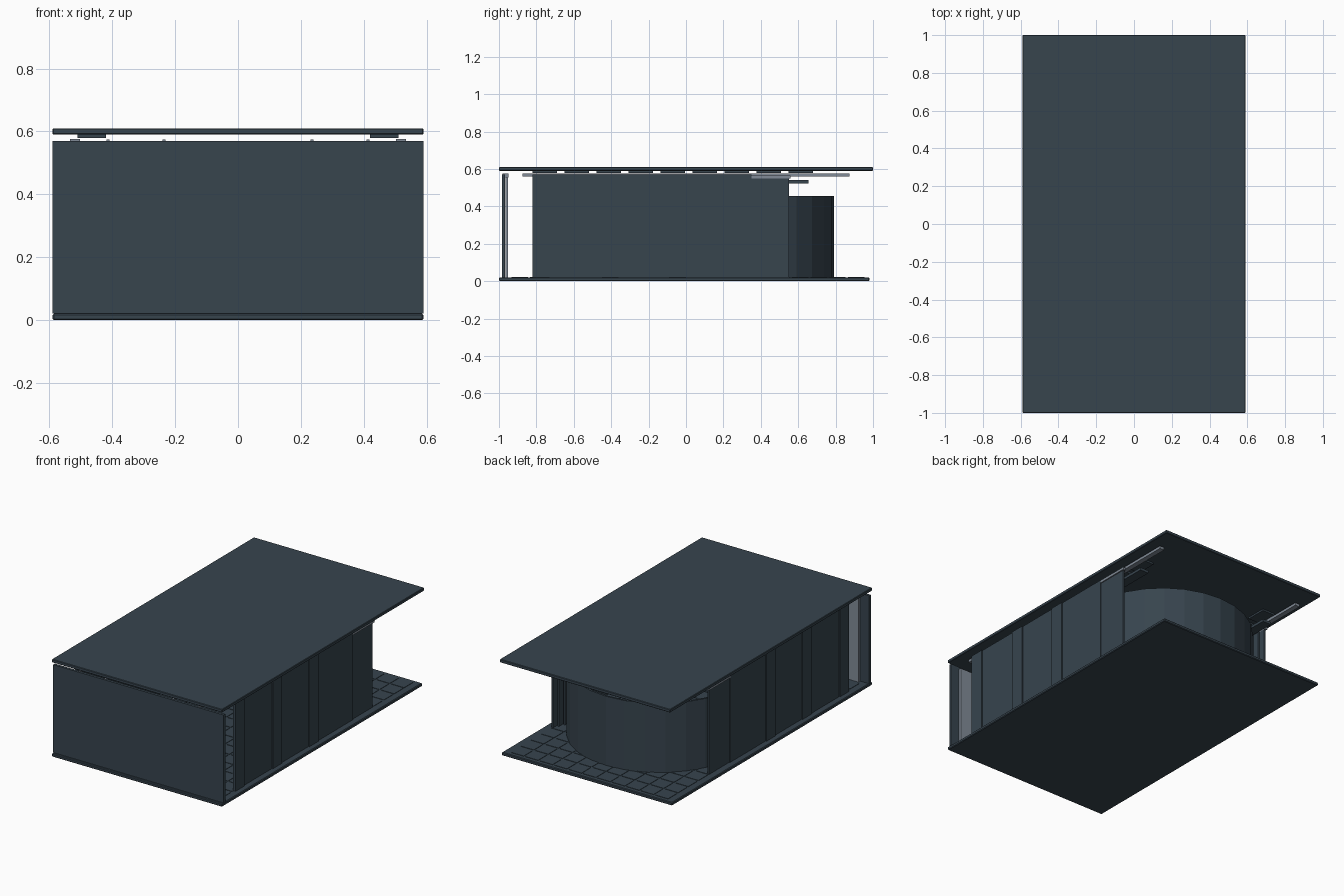
import bpy, bmesh, math

if "Cube" in bpy.data.objects:
    bpy.data.objects.remove(bpy.data.objects["Cube"])

def material(name, col):
    m = bpy.data.materials.new(name)
    m.diffuse_color = (*col, 1)
    m.use_nodes = True
    m.node_tree.nodes["Principled BSDF"].inputs["Base Color"].default_value = m.diffuse_color
    return m

SLATE = material("dark slate", (0.038, 0.058, 0.076))
GREY = material("light steel", (0.22, 0.26, 0.31))

def finish(name, bm, mat):
    bmesh.ops.recalc_face_normals(bm, faces=bm.faces)
    me = bpy.data.meshes.new(name)
    bm.to_mesh(me)
    bm.free()
    me.materials.append(mat)
    ob = bpy.data.objects.new(name, me)
    bpy.context.collection.objects.link(ob)
    return ob

def add_box(bm, x0, x1, y0, y1, z0, z1):
    vs = bmesh.ops.create_cube(bm, size=1)["verts"]
    for v in vs:
        v.co.x = x1 if v.co.x > 0 else x0
        v.co.y = y1 if v.co.y > 0 else y0
        v.co.z = z1 if v.co.z > 0 else z0

def boxes(name, specs, mat, mirror=False, bevel=0):
    bm = bmesh.new()
    for s in specs:
        add_box(bm, *s)
        if mirror:
            add_box(bm, -s[1], -s[0], *s[2:])
    ob = finish(name, bm, mat)
    if bevel:
        b = ob.modifiers.new("bevel", "BEVEL")
        b.width = bevel
        b.segments = 1
    return ob

# Floor and roof slabs, front wall
boxes("floor_slab", [(-.59, .59, -1, .98, 0, .02)], SLATE, bevel=.004)
boxes("roof_slab", [(-.59, .59, -1, 1, .59, .61)], SLATE, bevel=.003)
boxes("front_wall", [(-.59, .59, -.985, -.968, .02, .57)], SLATE)
boxes("front_inner_panel", [(-.53, .53, -.966, -.951, .02, .555)], GREY)

# Floor tiles, slightly raised with narrow joints
n, m, gap = 11, 19, .006
sx, sy = 1.10 / n, 1.90 / m
boxes("floor_tiles", [(-.55 + i * sx + gap, -.55 + (i + 1) * sx - gap,
                       -.94 + j * sy + gap, -.94 + (j + 1) * sy - gap, .019, .0225)
                      for i in range(n) for j in range(m)], SLATE)

# Side walls: overlapping sliding panels on two tracks
edges = [-.82, -.45, -.09, .35]
boxes("side_panels", [(.540, .550, edges[i], edges[i + 1], .02, .57) for i in range(3)],
      SLATE, mirror=True)
boxes("side_overlap_strips", [(.549, .556, a, a + .09, .02, .57) for a in edges[:3]],
      SLATE, mirror=True)
# Stepped stack of panels at the rear of each side
boxes("rear_panel_stack", [(.535 - i * .016, .545 - i * .016, .20 + i * .02, .55 - i * .035, .02, .555)
                           for i in range(4)], SLATE, mirror=True)

# Hanging rails, carriers and brackets under the roof
boxes("ceiling_rails", [(.503, .535, -.875, .875, .559, .576)], GREY, mirror=True)
boxes("rear_rail_guides", [(.535, .552, .35, .56, .55, .566)], GREY, mirror=True)
boxes("rear_lower_bars", [(.44, .50, .35, .655, .523, .54)], SLATE, mirror=True)
boxes("roof_brackets", [(.42, .51, -.82 + i * .171, -.69 + i * .171, .579, .59) for i in range(9)],
      SLATE, mirror=True)
boxes("front_wall_clips", [(.23, .24, -.98, -.95, .555, .575), (.408, .418, -.98, -.95, .555, .575)],
      GREY, mirror=True)

# Curved rear wall: faceted half ring
bm = bmesh.new()
R, T, C, N = .53, .012, .26, 14
rings = []
for k in range(N + 1):
    a = math.pi * k / N
    rings.append([bm.verts.new((r * math.cos(a), C + r * math.sin(a), z))
                  for r, z in ((R, .02), (R, .455), (R - T, .455), (R - T, .02))])
for p, q in zip(rings, rings[1:]):
    for i in range(4):
        j = (i + 1) % 4
        bm.faces.new((p[i], p[j], q[j], q[i]))
bm.faces.new(rings[0])
bm.faces.new(rings[-1])
finish("curved_rear_wall", bm, SLATE)
